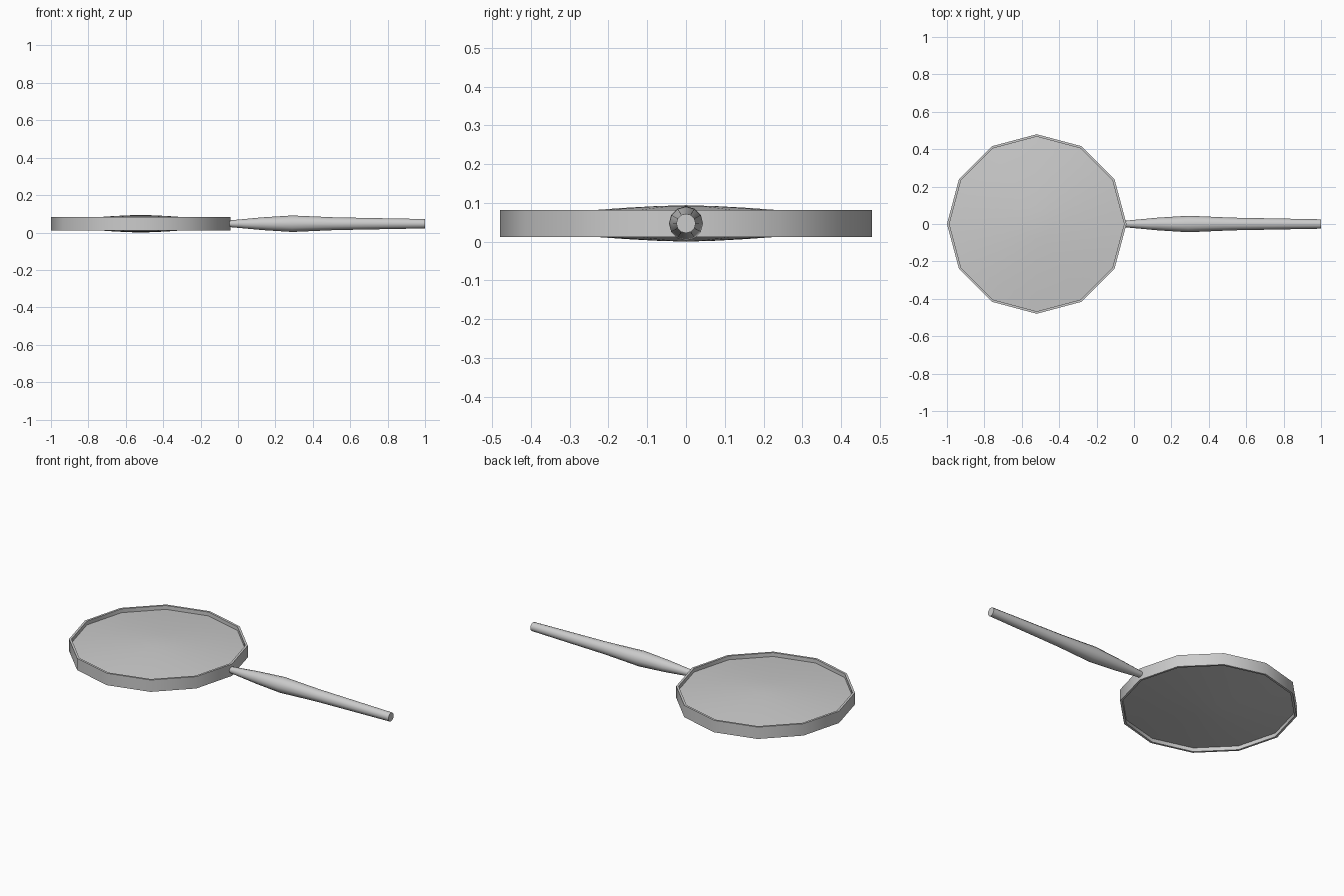
import bpy, bmesh, math

cube = bpy.data.objects.get("Cube")
if cube:
    bpy.data.objects.remove(cube, do_unlink=True)

SIDES = 12
MID = 0.047          # height of the shared centre plane
CENTRE_X = -0.52     # centre of the round head


def make_material(name, value):
    mat = bpy.data.materials.new(name)
    mat.use_nodes = True
    colour = (value, value, value, 1)
    mat.diffuse_color = colour
    mat.node_tree.nodes["Principled BSDF"].inputs["Base Color"].default_value = colour
    return mat


def lathe(name, profile, mat, closed=False):
    """Spin (radius, height) points round z; a zero radius becomes a pole."""
    bm = bmesh.new()
    rings = []
    for r, h in profile:
        count = SIDES if r > 0 else 1
        rings.append([bm.verts.new((r * math.cos(math.tau * i / SIDES),
                                    r * math.sin(math.tau * i / SIDES), h))
                      for i in range(count)])
    pairs = list(zip(rings, rings[1:]))
    if closed:
        pairs.append((rings[-1], rings[0]))
    for a, b in pairs:
        for i in range(SIDES):
            j = (i + 1) % SIDES
            corners = [a[i % len(a)], a[j % len(a)], b[j % len(b)], b[i % len(b)]]
            bm.faces.new(list(dict.fromkeys(corners)))
    bmesh.ops.recalc_face_normals(bm, faces=bm.faces)
    mesh = bpy.data.meshes.new(name)
    bm.to_mesh(mesh)
    bm.free()
    mesh.materials.append(mat)
    obj = bpy.data.objects.new(name, mesh)
    bpy.context.collection.objects.link(obj)
    bpy.ops.object.select_all(action="DESELECT")
    obj.select_set(True)
    bpy.context.view_layer.objects.active = obj
    bpy.ops.object.shade_smooth_by_angle(angle=math.radians(35))
    return obj


grey = make_material("grey", 0.6)

# Thin twelve-sided rim
rim = lathe("rim", [(0.48, -0.035), (0.48, 0.035), (0.467, 0.035), (0.467, -0.035)],
            grey, closed=True)
rim.location = (CENTRE_X, 0, MID)

# Lens bulging on both faces
steps = 6
dome = [(0.47 * i / steps, 0.047 - 0.035 * (i / steps) ** 1.5) for i in range(steps + 1)]
lens = lathe("lens", dome + [(r, -h) for r, h in reversed(dome)], grey)
lens.location = (CENTRE_X, 0, MID)

# Turned handle, swollen near the head and tapering to a flat end
handle = lathe("handle", [(0, -0.045), (0.018, -0.045), (0.022, 0.0), (0.034, 0.13),
                          (0.044, 0.29), (0.034, 0.52), (0.025, 1.0), (0, 1.0)], grey)
handle.rotation_euler = (0, math.pi / 2, 0)
handle.location = (0, 0, MID)
